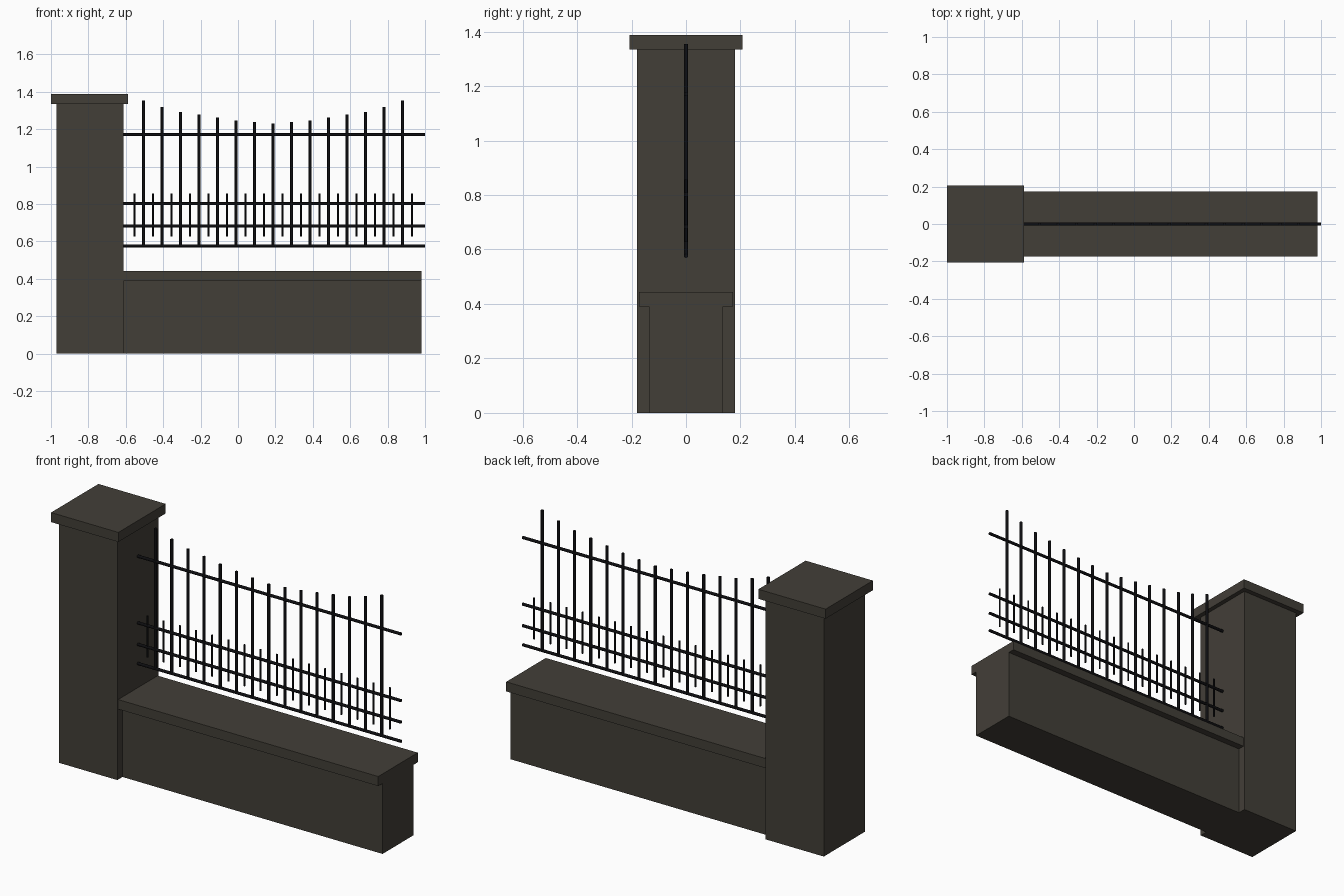
import bpy, math

if "Cube" in bpy.data.objects:
    bpy.data.objects.remove(bpy.data.objects["Cube"])


def material(name, rgb):
    m = bpy.data.materials.new(name)
    m.diffuse_color = (*rgb, 1)
    m.use_nodes = True
    m.node_tree.nodes["Principled BSDF"].inputs["Base Color"].default_value = m.diffuse_color
    return m


STONE = material("stone", (0.055, 0.049, 0.039))
IRON = material("iron", (0.004, 0.004, 0.005))


def box(name, x, y, z):
    """Box from (min, max) ranges."""
    bpy.ops.mesh.primitive_cube_add(size=1, location=[sum(r) / 2 for r in (x, y, z)])
    o = bpy.context.object
    o.name = name
    o.scale = [r[1] - r[0] for r in (x, y, z)]
    bpy.ops.object.transform_apply(location=False, rotation=False, scale=True)
    o.data.materials.append(STONE)


def rod(name, axis, a, b, x=0, z=0, r=0.008):
    """Round iron bar running along x or z from a to b."""
    mid = (a + b) / 2
    loc, rot = ((mid, 0, z), (0, math.pi / 2, 0)) if axis == "x" else ((x, 0, mid), (0, 0, 0))
    bpy.ops.mesh.primitive_cylinder_add(vertices=12, radius=r, depth=b - a, location=loc, rotation=rot)
    o = bpy.context.object
    o.name = name
    o.data.materials.append(IRON)
    bpy.ops.object.shade_smooth_by_angle(angle=math.radians(40))


# Masonry: pillar with cap, low wall with coping
box("pillar", (-0.97, -0.613), (-0.18, 0.18), (0, 1.335))
box("pillar_cap", (-1.0, -0.588), (-0.207, 0.207), (1.335, 1.388))
box("wall", (-0.613, 0.98), (-0.135, 0.135), (0, 0.39))
box("wall_coping", (-0.613, 0.98), (-0.173, 0.173), (0.39, 0.443))

# Horizontal rails
for i, z in enumerate((0.577, 0.683, 0.802, 1.171)):
    rod(f"rail_{i}", "x", -0.613, 1.0, z=z)

# Long bars, tops dipping towards the middle
STEP, MID = 0.0989, 0.188
TOPS = (1.23, 1.238, 1.248, 1.262, 1.278, 1.293, 1.32, 1.354)
for i in range(-7, 8):
    rod(f"long_bar_{i + 7}", "z", 0.577, TOPS[abs(i)], x=MID + i * STEP)

# Short thin bars between them
for i in range(16):
    rod(f"short_bar_{i}", "z", 0.627, 0.856, x=MID + (i - 7.5) * STEP, r=0.005)
